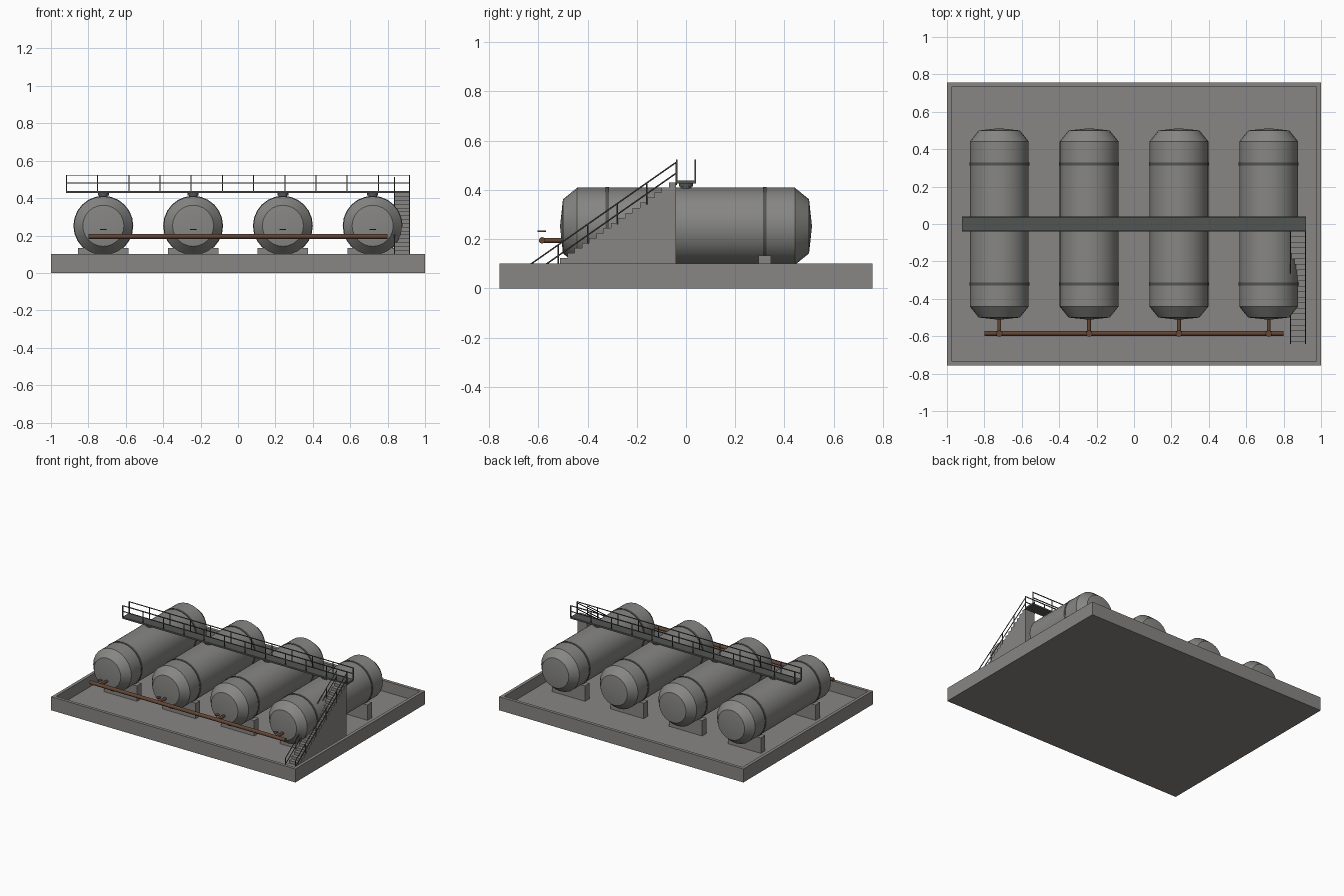
import bpy, bmesh, math
from mathutils import Vector

if "Cube" in bpy.data.objects:
    bpy.data.objects.remove(bpy.data.objects["Cube"])


def material(name, rgb):
    m = bpy.data.materials.new(name)
    m.diffuse_color = (*rgb, 1)
    m.use_nodes = True
    m.node_tree.nodes["Principled BSDF"].inputs["Base Color"].default_value = m.diffuse_color
    return m


CONCRETE = material("concrete grey", (0.25, 0.24, 0.23))
TANK = material("tank grey", (0.24, 0.238, 0.23))
DARK = material("dark steel", (0.085, 0.09, 0.085))
BROWN = material("rust brown", (0.13, 0.062, 0.035))


def finish(bm, name, mat, smooth=False):
    bmesh.ops.recalc_face_normals(bm, faces=bm.faces)
    me = bpy.data.meshes.new(name)
    bm.to_mesh(me)
    bm.free()
    me.materials.append(mat)
    ob = bpy.data.objects.new(name, me)
    bpy.context.collection.objects.link(ob)
    if smooth:
        bpy.ops.object.select_all(action='DESELECT')
        ob.select_set(True)
        bpy.context.view_layer.objects.active = ob
        bpy.ops.object.shade_smooth_by_angle(angle=math.radians(20))
    return ob


def add_box(bm, lo, hi):
    vs = bmesh.ops.create_cube(bm, size=1)["verts"]
    for v in vs:
        v.co = Vector([(a + b) / 2 + c * (b - a) for a, b, c in zip(lo, hi, v.co)])


def add_rod(bm, a, b, r, n=12):
    a, b = Vector(a), Vector(b)
    d = b - a
    vs = bmesh.ops.create_cone(bm, cap_ends=True, segments=n, radius1=r,
                               radius2=r, depth=d.length)["verts"]
    q = Vector((0, 0, 1)).rotation_difference(d.normalized())
    for v in vs:
        v.co = q @ v.co + (a + b) / 2


def add_lathe(bm, profile, centre, n=24):
    """Revolve (radius, y) points around a line along y."""
    rings = []
    for r, y in profile:
        if r == 0:
            rings.append([bm.verts.new((centre[0], y, centre[1]))] * n)
        else:
            rings.append([bm.verts.new((centre[0] + r * math.cos(2 * math.pi * i / n), y,
                                        centre[1] + r * math.sin(2 * math.pi * i / n)))
                          for i in range(n)])
    for p, q in zip(rings, rings[1:]):
        for i in range(n):
            j = (i + 1) % n
            bm.faces.new(dict.fromkeys((p[i], p[j], q[j], q[i])))


# Containment basin: block with a sunken floor
bm = bmesh.new()
add_box(bm, (-1, -0.757, 0), (1, 0.757, 0.1))
bm.faces.ensure_lookup_table()
top = max(bm.faces, key=lambda f: f.calc_center_median().z)
bmesh.ops.inset_region(bm, faces=[top], thickness=0.033)
sunk = bmesh.ops.extrude_face_region(bm, geom=[top])["geom"]
bmesh.ops.translate(bm, vec=(0, 0, -0.08), verts=[g for g in sunk if isinstance(g, bmesh.types.BMVert)])
if top.is_valid:
    bmesh.ops.delete(bm, geom=[top], context='FACES')
finish(bm, "basin", CONCRETE)

FLOOR, AXIS, R = 0.02, 0.252, 0.157
half = [(0, 0.512), (0.11, 0.5), (R, 0.442)]
tank_profile = [(r, -y) for r, y in half] + half[::-1]

for k, x in enumerate((-0.72, -0.24, 0.24, 0.72), 1):
    # Tank shell
    bm = bmesh.new()
    add_lathe(bm, tank_profile, (x, AXIS))
    finish(bm, f"tank_{k}", TANK, True)
    # Straps and saddles
    straps, saddles = bmesh.new(), bmesh.new()
    for y in (-0.32, 0.32):
        add_lathe(straps, [(R - 0.005, y - 0.008), (R + 0.003, y - 0.008),
                           (R + 0.003, y + 0.008), (R - 0.005, y + 0.008)], (x, AXIS))
        add_box(saddles, (x - 0.135, y - 0.026, FLOOR), (x + 0.135, y + 0.026, 0.134))
    finish(straps, f"straps_{k}", DARK, True)
    finish(saddles, f"saddles_{k}", CONCRETE)
    # Top hatch neck with flange
    bm = bmesh.new()
    add_rod(bm, (x, 0, 0.39), (x, 0, 0.426), 0.023, 16)
    add_rod(bm, (x, 0, 0.414), (x, 0, 0.426), 0.029, 16)
    finish(bm, f"hatch_neck_{k}", DARK, True)
    # Outlet pipe and valve handwheel
    bm = bmesh.new()
    add_rod(bm, (x, -0.49, 0.195), (x, -0.585, 0.195), 0.01)
    add_rod(bm, (x, -0.586, 0.23), (x, -0.586, 0.235), 0.017)
    finish(bm, f"outlet_valve_{k}", BROWN, True)

# Collector pipe across the front
bm = bmesh.new()
add_rod(bm, (-0.8, -0.585, 0.195), (0.8, -0.585, 0.195), 0.013)
finish(bm, "collector_pipe", BROWN, True)

# Walkway deck
bm = bmesh.new()
add_box(bm, (-0.92, -0.04, 0.426), (0.92, 0.04, 0.438))
finish(bm, "walkway", DARK)

# Walkway railing
T = 0.0025
bm = bmesh.new()
for y in (-0.038, 0.038):
    for z in (0.48, 0.522):
        add_box(bm, (-0.92, y - T, z - T), (0.92, y + T, z + T))
    for i in range(12):
        x = -0.9175 + 1.835 * i / 11
        add_box(bm, (x - T, y - T, 0.436), (x + T, y + T, 0.522))
finish(bm, "walkway_railing", DARK)

# Solid staircase: stepped side profile extruded across its width
X0, X1, Y0, Y1, STEPS = 0.837, 0.918, -0.63, -0.04, 20
run, rise = (Y1 - Y0) / STEPS, (0.43 - FLOOR) / STEPS
side = [(Y1, FLOOR), (Y0, FLOOR)]
for i in range(STEPS):
    z = FLOOR + rise * (i + 1)
    side += [(Y0 + run * i, z), (Y0 + run * (i + 1), z)]
bm = bmesh.new()
face = bm.faces.new([bm.verts.new((X0, y, z)) for y, z in side])
ext = bmesh.ops.extrude_face_region(bm, geom=[face])["geom"]
bmesh.ops.translate(bm, vec=(X1 - X0, 0, 0), verts=[g for g in ext if isinstance(g, bmesh.types.BMVert)])
finish(bm, "staircase", CONCRETE)

# Stair railing
bm = bmesh.new()
for x in (X0, X1):
    for drop in (0, 0.044):
        add_rod(bm, (x, Y0 - 0.01, 0.092 - drop), (x, Y1, 0.512 - drop), 0.003, 6)
    for i in range(6):
        t = i / 5
        y = Y0 - 0.01 + t * (Y1 - Y0 + 0.01)
        add_rod(bm, (x, y, FLOOR + 0.4 * t), (x, y, 0.092 + 0.42 * t), 0.003, 6)
finish(bm, "stair_railing", DARK)
